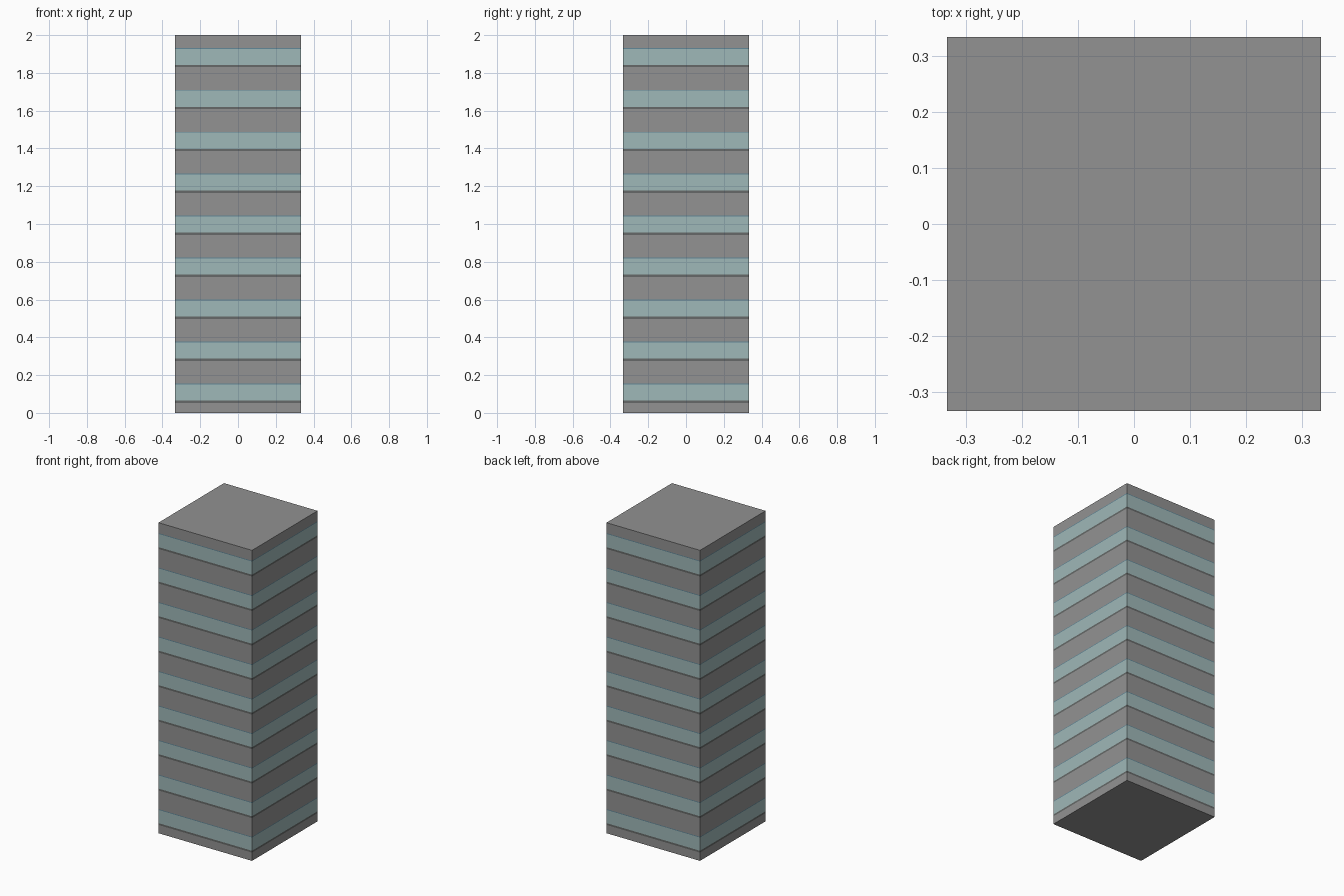
import bpy, bmesh

if "Cube" in bpy.data.objects:
    bpy.data.objects.remove(bpy.data.objects["Cube"])

HALF = 1 / 3          # half width of the square tower
FLOORS = 9
STEP = 2 / FLOORS     # storey height


def material(name, srgb):
    m = bpy.data.materials.new(name)
    lin = [((c / 255 + 0.055) / 1.055) ** 2.4 for c in srgb]
    m.diffuse_color = (*lin, 1)
    m.use_nodes = True
    m.node_tree.nodes["Principled BSDF"].inputs["Base Color"].default_value = m.diffuse_color
    return m


mats = [material("concrete grey", (146, 146, 146)),
        material("dark sill grey", (102, 105, 104)),
        material("pale teal glass", (159, 184, 184)),
        material("blue window head", (98, 136, 152))]

# Storey bands: (bottom offset, material index), repeated on every floor
BANDS = [(0.0, 0), (0.053, 1), (0.065, 2), (0.150, 3), (0.155, 0)]
levels = [(f * STEP + z, i) for f in range(FLOORS) for z, i in BANDS]

# Tower: stacked square rings, each band of walls coloured by its height
bm = bmesh.new()
corners = [(-HALF, -HALF), (HALF, -HALF), (HALF, HALF), (-HALF, HALF)]
rings = [[bm.verts.new((x, y, z)) for x, y in corners]
         for z in [z for z, _ in levels] + [2.0]]
for (_, index), low, high in zip(levels, rings, rings[1:]):
    for k in range(4):
        n = (k + 1) % 4
        bm.faces.new((low[k], low[n], high[n], high[k])).material_index = index

# Ground slab and flat roof
bm.faces.new(rings[0][::-1])
bm.faces.new(rings[-1])

mesh = bpy.data.meshes.new("office_tower")
bm.to_mesh(mesh)
bm.free()
for m in mats:
    mesh.materials.append(m)
tower = bpy.data.objects.new("office_tower", mesh)
bpy.context.collection.objects.link(tower)
